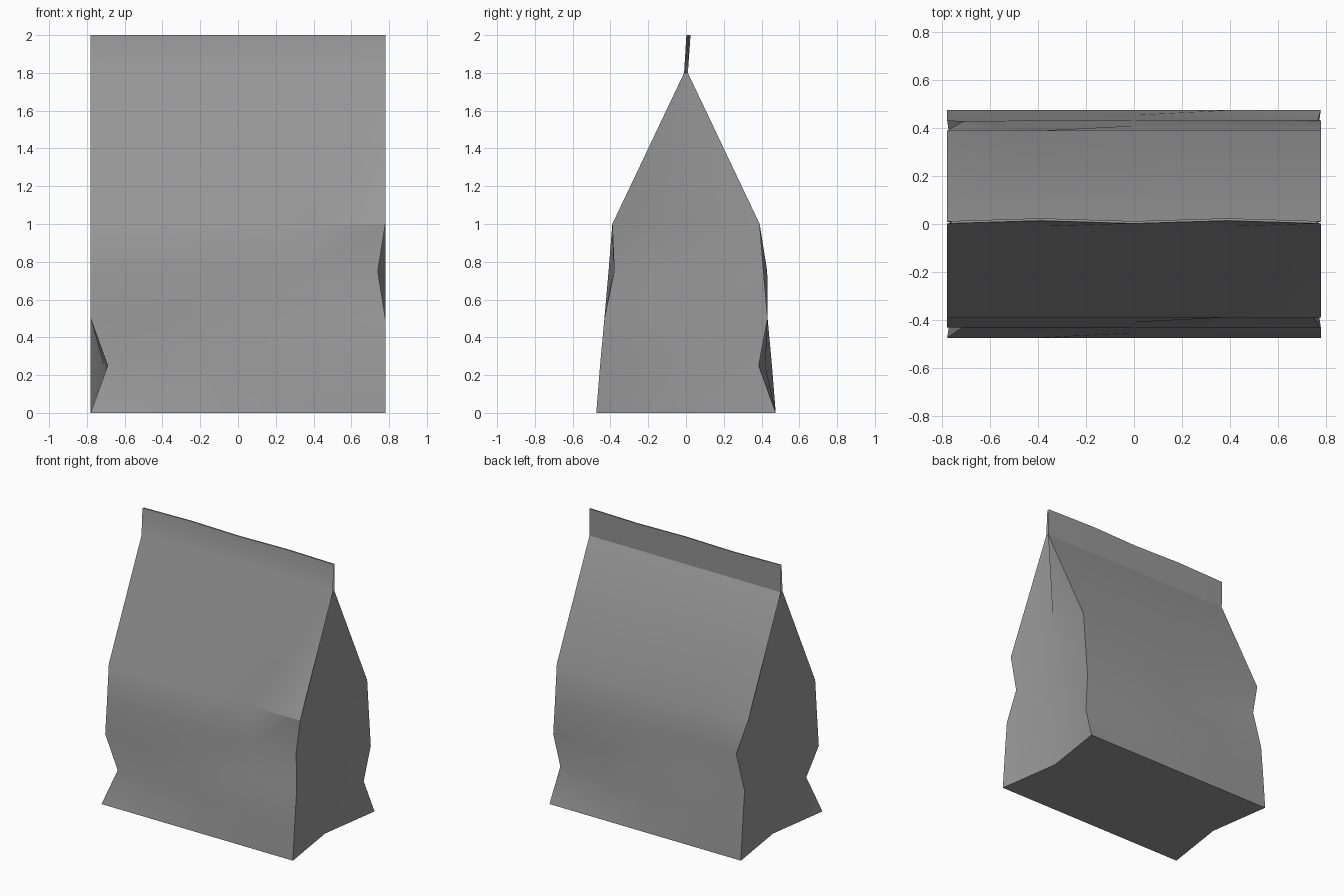
import bpy, bmesh, math

if "Cube" in bpy.data.objects:
    bpy.data.objects.remove(bpy.data.objects["Cube"])

# Crumpled paper bag: horizontal rings around a pinched, gusseted body
HALF_W = 0.78
COLS = [-HALF_W, -0.39, 0.0, 0.39, HALF_W]
# height, half depth, gusset inset at the side centre
ROWS = [(0.0, 0.475, 0.07), (0.25, 0.455, 0.07), (0.5, 0.432, 0.065),
        (0.75, 0.41, 0.06), (1.0, 0.39, 0.06), (1.8, 0.01, 0.03), (2.0, 0.005, 0.02)]
# dents: (row, side, column) -> (x, y); side -1 is the front, 1 the back
DENTS = {(1, -1, 0): (-0.69, -0.415), (1, -1, 1): (-0.39, -0.425),
         (3, -1, 4): (0.74, -0.38), (3, -1, 3): (0.39, -0.385),
         (1, 1, 4): (0.755, 0.385), (1, 1, 3): (0.39, 0.42),
         (3, 1, 0): (-0.71, 0.43), (3, 1, 1): (-0.39, 0.388)}


def ring(bm, r):
    z, depth, inset = ROWS[r]

    def sheet(side, c):
        x, y = DENTS.get((r, side, c), (COLS[c], side * depth))
        if r == len(ROWS) - 1:              # wavy top lip
            y += 0.019 if c % 2 else 0.007
        return bm.verts.new((x, y, z))

    lip = 0.007 if r == len(ROWS) - 1 else 0.0
    front = [sheet(-1, c) for c in range(5)]
    right = bm.verts.new((HALF_W - inset, lip, z))
    back = [sheet(1, c) for c in reversed(range(5))]
    left = bm.verts.new((-HALF_W + inset, lip, z))
    return front + [right] + back + [left]


bm = bmesh.new()
rings = [ring(bm, r) for r in range(len(ROWS))]
n = len(rings[0])
# walls
for low, high in zip(rings, rings[1:]):
    for i in range(n):
        j = (i + 1) % n
        bm.faces.new((low[i], low[j], high[j], high[i]))
# flat base and sealed lip
bm.faces.new(list(reversed(rings[0])))
bm.faces.new(rings[-1])
bmesh.ops.recalc_face_normals(bm, faces=bm.faces[:])

mesh = bpy.data.meshes.new("paper_bag")
bm.to_mesh(mesh)
bm.free()
bag = bpy.data.objects.new("paper_bag", mesh)
bpy.context.collection.objects.link(bag)

# plain grey paper
paper = bpy.data.materials.new("grey_paper")
paper.diffuse_color = (0.32, 0.32, 0.32, 1)
paper.use_nodes = True
paper.node_tree.nodes["Principled BSDF"].inputs["Base Color"].default_value = paper.diffuse_color
mesh.materials.append(paper)

# soft creases on the panels, sharp folds at the corners
bpy.context.view_layer.objects.active = bag
bag.select_set(True)
bpy.ops.object.shade_smooth_by_angle(angle=math.radians(27))
